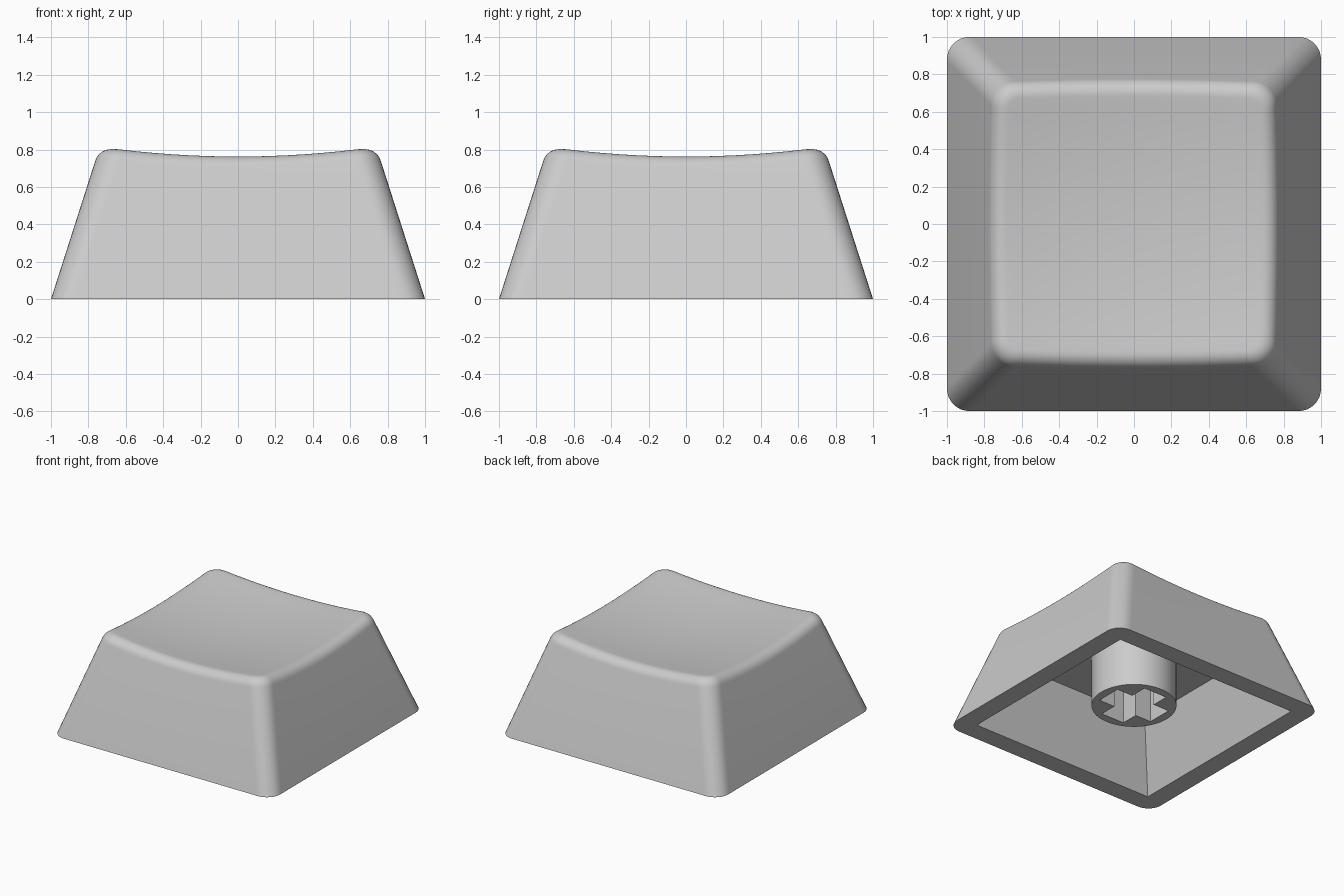
import bpy, bmesh, math
from mathutils import Vector

if "Cube" in bpy.data.objects:
    bpy.data.objects.remove(bpy.data.objects["Cube"])

grey = bpy.data.materials.new("grey plastic")
grey.diffuse_color = (0.6, 0.6, 0.6, 1)
grey.use_nodes = True
grey.node_tree.nodes["Principled BSDF"].inputs["Base Color"].default_value = grey.diffuse_color

TAPER = 0.32                 # inward slope of the walls per unit of height
RADIUS = 0.12                # vertical corner radius
FILLET = 0.07                # setback of the rounded top edge
CEILING, CAVITY = 0.53, 0.84

# Perimeter pattern: each entry is a core point on a square and an outward normal
pattern = []
for q in range(4):
    a = q * math.pi / 2
    c, s = round(math.cos(a)), round(math.sin(a))
    for k in range(1, 16):
        t = -math.cos(math.pi * k / 16)
        pattern.append(((c - s * t, s + c * t), (c, s)))
    for k in range(9):
        n = a + k * math.pi / 16
        pattern.append(((c - s, s + c), (math.cos(n), math.sin(n))))


def outline(p, half, r):
    core, n = p
    return [(half - r) * core[i] + r * n[i] for i in (0, 1)]


def dish(x, y):
    return 0.715 + 0.1 * (x * x + y * y)


def wall(p, z):
    return Vector((*outline(p, 1 - TAPER * z, RADIUS), z))


def top_edge(p):
    """Rounded profile from the wall over onto the dished top."""
    z = 0.75
    for _ in range(12):
        z = dish(*wall(p, z)[:2])
    edge, low = wall(p, z), wall(p, z - FILLET * 0.95)
    xy = outline(p, 1 - TAPER * z - FILLET, RADIUS - FILLET)
    inner = Vector((*xy, dish(*xy)))
    pts = []
    for k in range(9):
        t = k / 8
        w = ((1 - t) ** 2, 1.6 * t * (1 - t), t * t)
        pts.append((low * w[0] + edge * w[1] + inner * w[2]) / sum(w))
    return pts


# Cap shell: cavity, rim, walls, rounded edge and dished top lofted as one skin
profiles = []
for p in pattern:
    line = [Vector((*outline(p, CAVITY - 0.34 * CEILING, 0), CEILING)),
            Vector((*outline(p, CAVITY, 0), 0)), wall(p, 0)]
    line += top_edge(p)
    end = line[-1].copy()
    for k in range(11, 0, -1):
        x, y = end.x * k / 12, end.y * k / 12
        line.append(Vector((x, y, dish(x, y))))
    profiles.append(line)

bm = bmesh.new()
cols = [[bm.verts.new(v) for v in line] for line in profiles]
ceiling_mid = bm.verts.new((0, 0, CEILING))
dish_mid = bm.verts.new((0, 0, dish(0, 0)))
for i, a in enumerate(cols):
    b = cols[(i + 1) % len(cols)]
    bm.faces.new((ceiling_mid, b[0], a[0]))
    for j in range(len(a) - 1):
        bm.faces.new((a[j], b[j], b[j + 1], a[j + 1]))
    bm.faces.new((a[-1], b[-1], dish_mid))
bmesh.ops.remove_doubles(bm, verts=bm.verts, dist=1e-5)
bmesh.ops.recalc_face_normals(bm, faces=bm.faces)
mesh = bpy.data.meshes.new("cap_shell")
bm.to_mesh(mesh)
bm.free()
mesh.materials.append(grey)
shell = bpy.data.objects.new("cap_shell", mesh)
bpy.context.collection.objects.link(shell)

# Stem: round post with a cross-shaped socket, extruded from a flat outline
STEM_R, ARM, WIDTH, STEM_Z = 0.32, 0.25, 0.105, 0.11
circle = [(STEM_R * math.cos(k * math.pi / 32), STEM_R * math.sin(k * math.pi / 32))
          for k in range(64)]
cross = []
for c, s in ((1, 0), (0, 1), (-1, 0), (0, -1)):
    for u, v in ((ARM, -WIDTH), (ARM, WIDTH), (WIDTH, WIDTH)):
        cross.append((c * u - s * v, s * u + c * v))
curve = bpy.data.curves.new("stem", 'CURVE')
curve.dimensions, curve.fill_mode = '2D', 'BOTH'
curve.extrude = (CEILING + 0.01 - STEM_Z) / 2
for pts in (circle, cross):
    sp = curve.splines.new('POLY')
    sp.points.add(len(pts) - 1)
    for pt, (x, y) in zip(sp.points, pts):
        pt.co = (x, y, 0, 1)
    sp.use_cyclic_u = True
curve.materials.append(grey)
stem = bpy.data.objects.new("stem", curve)
stem.location.z = (CEILING + 0.01 + STEM_Z) / 2
bpy.context.collection.objects.link(stem)
bpy.context.view_layer.objects.active = stem
stem.select_set(True)
bpy.ops.object.convert(target='MESH')

# Smooth shading with crisp edges
for ob in (shell, stem):
    bpy.ops.object.select_all(action='DESELECT')
    ob.select_set(True)
    bpy.context.view_layer.objects.active = ob
    bpy.ops.object.shade_smooth_by_angle(angle=math.radians(30))
